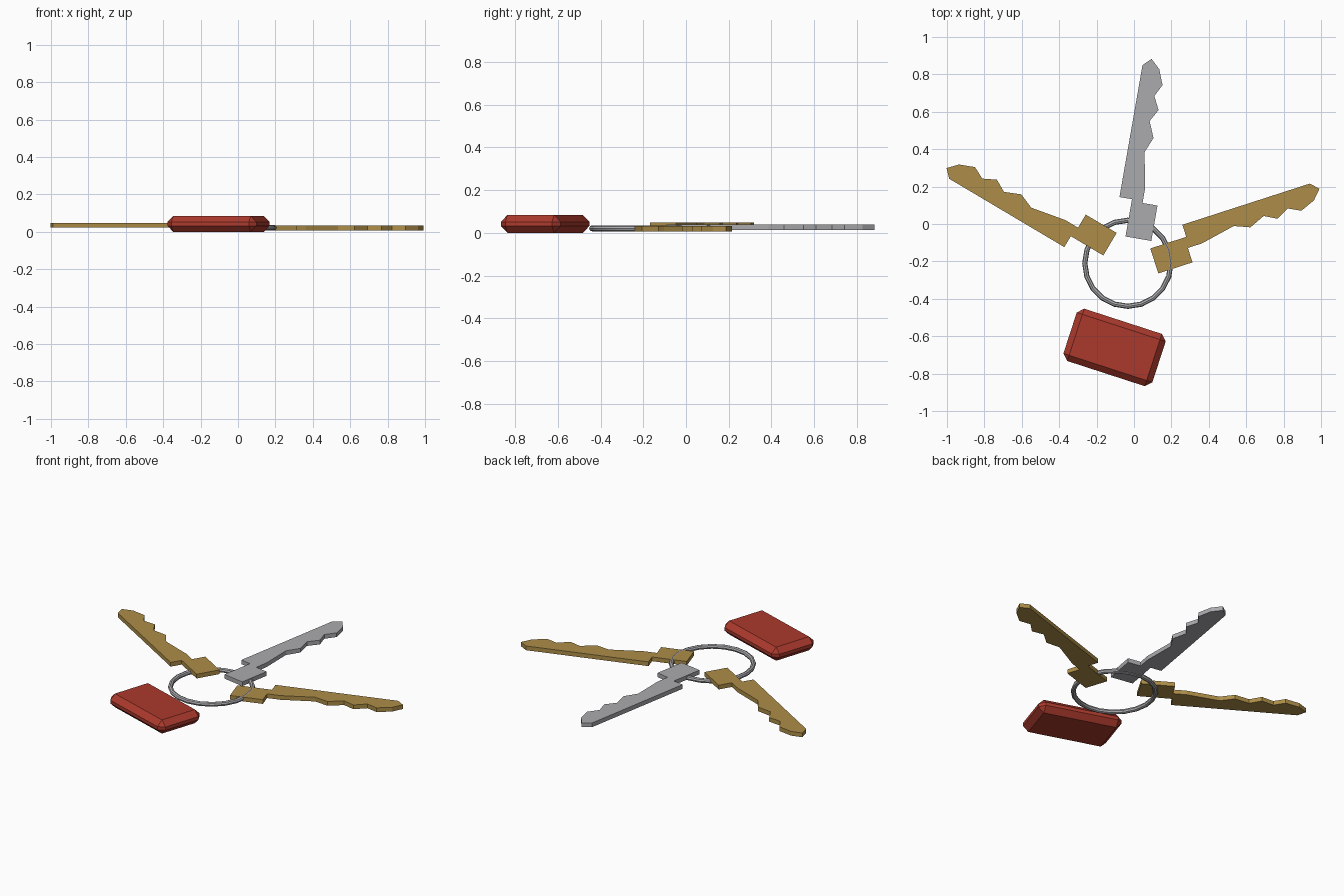
import bpy, bmesh, math
from mathutils import Matrix

if "Cube" in bpy.data.objects:
    bpy.data.objects.remove(bpy.data.objects["Cube"])


def material(name, rgb):
    m = bpy.data.materials.new(name)
    m.use_nodes = True
    m.diffuse_color = (*rgb, 1)
    m.node_tree.nodes["Principled BSDF"].inputs["Base Color"].default_value = (*rgb, 1)
    return m


gold = material("brass", (0.42, 0.27, 0.065))
silver = material("steel", (0.41, 0.41, 0.43))
red = material("red_plastic", (0.41, 0.042, 0.026))


def finish(bm, name, mat, location, angle=0):
    bmesh.ops.recalc_face_normals(bm, faces=bm.faces)
    mesh = bpy.data.meshes.new(name)
    bm.to_mesh(mesh)
    bm.free()
    mesh.materials.append(mat)
    obj = bpy.data.objects.new(name, mesh)
    obj.location = location
    obj.rotation_euler.z = math.radians(angle)
    bpy.context.collection.objects.link(obj)
    return obj


# Key outline: distance along the key, offset to its toothed side
HEAD = [(-.096, -.07), (-.096, .07), (.096, .07), (.096, -.011), (.175, -.011)]
TEETH = [(.366, -.047), (.448, -.013), (.534, -.049), (.60, -.012),
         (.67, -.047), (.735, -.014), (.816, -.046)]
TIP = [(.863, -.096), (.822, -.138), (.106, -.138), (.106, -.07)]


def key(name, mat, location, angle, thickness=.026):
    bm = bmesh.new()
    face = bm.faces.new([bm.verts.new((u, -r, 0)) for u, r in HEAD + TEETH + TIP])
    top = bmesh.ops.extrude_face_region(bm, geom=[face])["geom"]
    bmesh.ops.translate(bm, vec=(0, 0, thickness),
                        verts=[v for v in top if isinstance(v, bmesh.types.BMVert)])
    return finish(bm, name, mat, location, angle)


# Three identical keys fanned around the ring
key("left_key", gold, (.2, -.168, .007), 17.9)
key("back_key", silver, (.04, .016, .014), 80.1)
key("right_key", gold, (-.211, -.059, .022), 149.3)

# Split ring
bpy.ops.mesh.primitive_torus_add(location=(-.033, -.21, .021), major_segments=20,
                                 minor_segments=8, major_radius=.23, minor_radius=.014)
ring = bpy.context.object
ring.name = "key_ring"
ring.data.materials.append(silver)
bpy.ops.object.shade_smooth_by_angle(angle=math.radians(30))

# Chamfered fob
bm = bmesh.new()
bmesh.ops.create_cube(bm, size=1, matrix=Matrix.Diagonal((.5, .294, .084, 1)))
bmesh.ops.bevel(bm, geom=bm.edges[:], offset=.032, segments=1, affect='EDGES')
finish(bm, "fob", red, (-.104, -.66, .042), -18)
